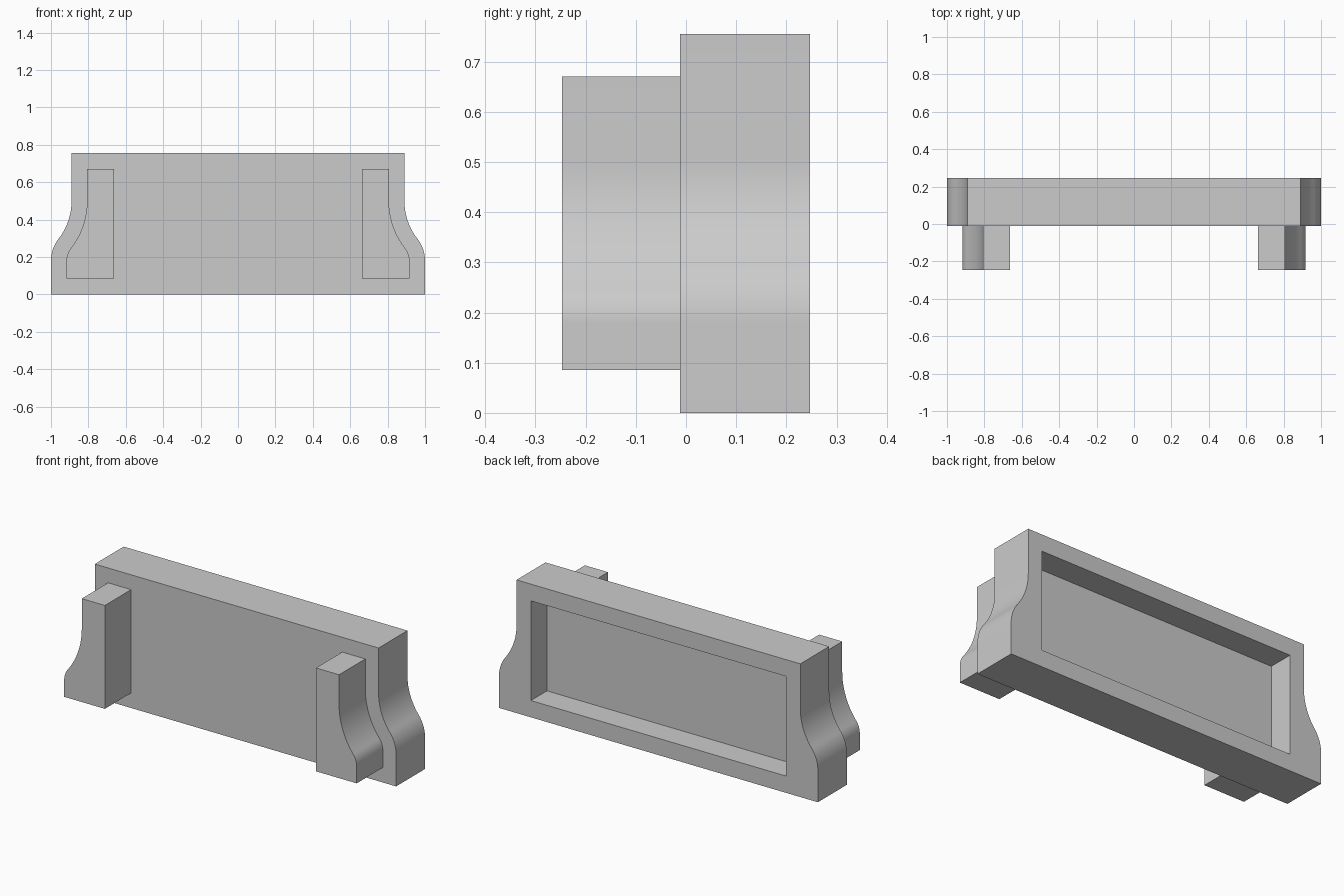
import bpy, bmesh, math

default = bpy.data.objects.get("Cube")
if default:
    bpy.data.objects.remove(default, do_unlink=True)

GREY = (0.6, 0.6, 0.6, 1.0)
grey = bpy.data.materials.new("light grey")
grey.use_nodes = True
grey.diffuse_color = GREY
grey.node_tree.nodes["Principled BSDF"].inputs["Base Color"].default_value = GREY

FRONT, JOINT, BACK = -0.247, -0.012, 0.247
HEIGHT = 0.755
STEPS = 12


def side_curve(inset):
    """Lower convex and upper concave arc of the right-hand edge, moved inward by inset."""
    bend = math.radians(38)
    low_r, high_r = 0.19 - inset, 0.33 + inset
    low_x, low_z = 0.81, 0.18
    high_x = low_x + 0.52 * math.cos(bend)
    high_z = low_z + 0.52 * math.sin(bend)
    angles = [bend * i / STEPS for i in range(STEPS + 1)]
    lower = [(low_x + low_r * math.cos(a), low_z + low_r * math.sin(a)) for a in angles]
    upper = [(high_x - high_r * math.cos(a), high_z - high_r * math.sin(a))
             for a in reversed(angles)]
    return lower + upper[1:]


def extrude_profile(name, profile, y0, y1):
    """Solid made from an (x, z) outline stretched along y."""
    bm = bmesh.new()
    face = bm.faces.new([bm.verts.new((x, y0, z)) for x, z in profile])
    new = bmesh.ops.extrude_face_region(bm, geom=[face])["geom"]
    bmesh.ops.translate(bm, vec=(0, y1 - y0, 0),
                        verts=[v for v in new if isinstance(v, bmesh.types.BMVert)])
    bmesh.ops.recalc_face_normals(bm, faces=bm.faces)
    mesh = bpy.data.meshes.new(name)
    bm.to_mesh(mesh)
    bm.free()
    mesh.materials.append(grey)
    obj = bpy.data.objects.new(name, mesh)
    bpy.context.collection.objects.link(obj)
    return obj


def activate(obj):
    bpy.ops.object.select_all(action='DESELECT')
    obj.select_set(True)
    bpy.context.view_layer.objects.active = obj


def smooth(obj):
    activate(obj)
    bpy.ops.object.shade_smooth_by_angle(angle=math.radians(30))


# Main panel with flared lower sides
curve = side_curve(0)
right_edge = [(curve[0][0], 0)] + curve + [(curve[-1][0], HEIGHT)]
left_edge = [(-x, z) for x, z in reversed(right_edge)]
panel = extrude_profile("panel", right_edge + left_edge, JOINT, BACK)

# Rectangular recess in the back of the panel
recess = [(-0.8, 0.095), (0.8, 0.095), (0.8, 0.66), (-0.8, 0.66)]
cutter = extrude_profile("recess_cutter", recess, 0.103, BACK + 0.1)
cutter.hide_render = True
cut = panel.modifiers.new("recess", 'BOOLEAN')
cut.operation = 'DIFFERENCE'
cut.solver = 'EXACT'
cut.object = cutter
activate(panel)
bpy.ops.object.modifier_apply(modifier=cut.name)
bpy.data.objects.remove(cutter, do_unlink=True)
smooth(panel)

# Front posts following the panel's flared sides
curve = side_curve(0.083)
bottom, top, inner = 0.085, 0.671, 0.662
post = [(inner, bottom), (curve[0][0], bottom)] + curve + [(curve[-1][0], top), (inner, top)]
for name, side in (("left_post", 1), ("right_post", -1)):
    smooth(extrude_profile(name, [(side * x, z) for x, z in post], FRONT, JOINT))
